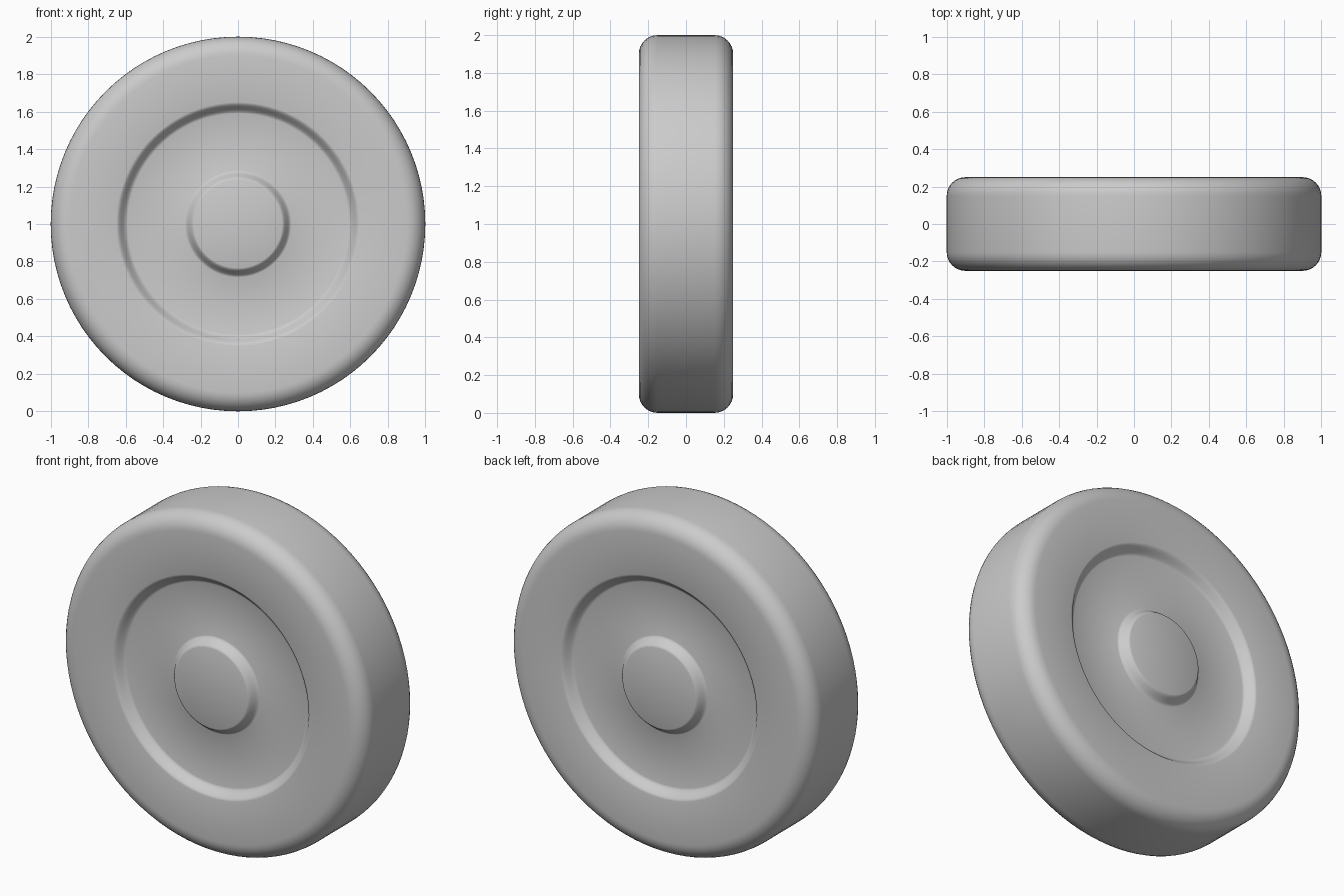
import bpy, bmesh, math
from mathutils import Vector, Matrix

cube = bpy.data.objects.get("Cube")
if cube:
    bpy.data.objects.remove(cube, do_unlink=True)

SEGMENTS = 96
FACE = 0.25      # half width of the wheel
RECESS = 0.20    # depth position of the recessed ring
FILLET = 0.10    # rounding of the outer edge

grey = bpy.data.materials.new("wheel_grey")
grey.use_nodes = True
colour = (0.6, 0.6, 0.6, 1)
grey.diffuse_color = colour
grey.node_tree.nodes["Principled BSDF"].inputs["Base Color"].default_value = colour


def soft_step(r0, r1, d0, d1, n=8):
    """Rounded slope between two flat levels."""
    points = []
    for i in range(n + 1):
        t = i / n
        s = t * t * (3 - 2 * t)
        points.append((r0 + (r1 - r0) * t, d0 + (d1 - d0) * s))
    return points


# Half profile from the hub centre to the tread: (radius, distance from middle)
half = [(0, FACE)]
half += soft_step(0.235, 0.285, FACE, RECESS)     # raised hub
half += soft_step(0.59, 0.65, RECESS, FACE)       # recess edge
for i in range(9):                                # rounded shoulder
    a = math.radians(90 - 90 * i / 8)
    half.append((1 - FILLET + FILLET * math.cos(a),
                 FACE - FILLET + FILLET * math.sin(a)))

# Mirror the profile so both sides match
profile = [(r, -d) for r, d in half] + [(r, d) for r, d in reversed(half)]

# Lathe the profile around the axle
bm = bmesh.new()
verts = [bm.verts.new((r, d, 0)) for r, d in profile]
edges = [bm.edges.new(pair) for pair in zip(verts, verts[1:])]
bmesh.ops.spin(bm, geom=verts + edges, cent=(0, 0, 0), axis=(0, 1, 0),
               angle=math.tau, steps=SEGMENTS, use_duplicate=False)
bmesh.ops.remove_doubles(bm, verts=bm.verts, dist=1e-4)
bmesh.ops.recalc_face_normals(bm, faces=bm.faces)
bmesh.ops.translate(bm, verts=bm.verts, vec=(0, 0, 1))

mesh = bpy.data.meshes.new("wheel")
bm.to_mesh(mesh)
bm.free()
mesh.materials.append(grey)
wheel = bpy.data.objects.new("wheel", mesh)
bpy.context.collection.objects.link(wheel)

# Smooth shading
bpy.ops.object.select_all(action="DESELECT")
wheel.select_set(True)
bpy.context.view_layer.objects.active = wheel
bpy.ops.object.shade_smooth_by_angle(angle=math.radians(40))
